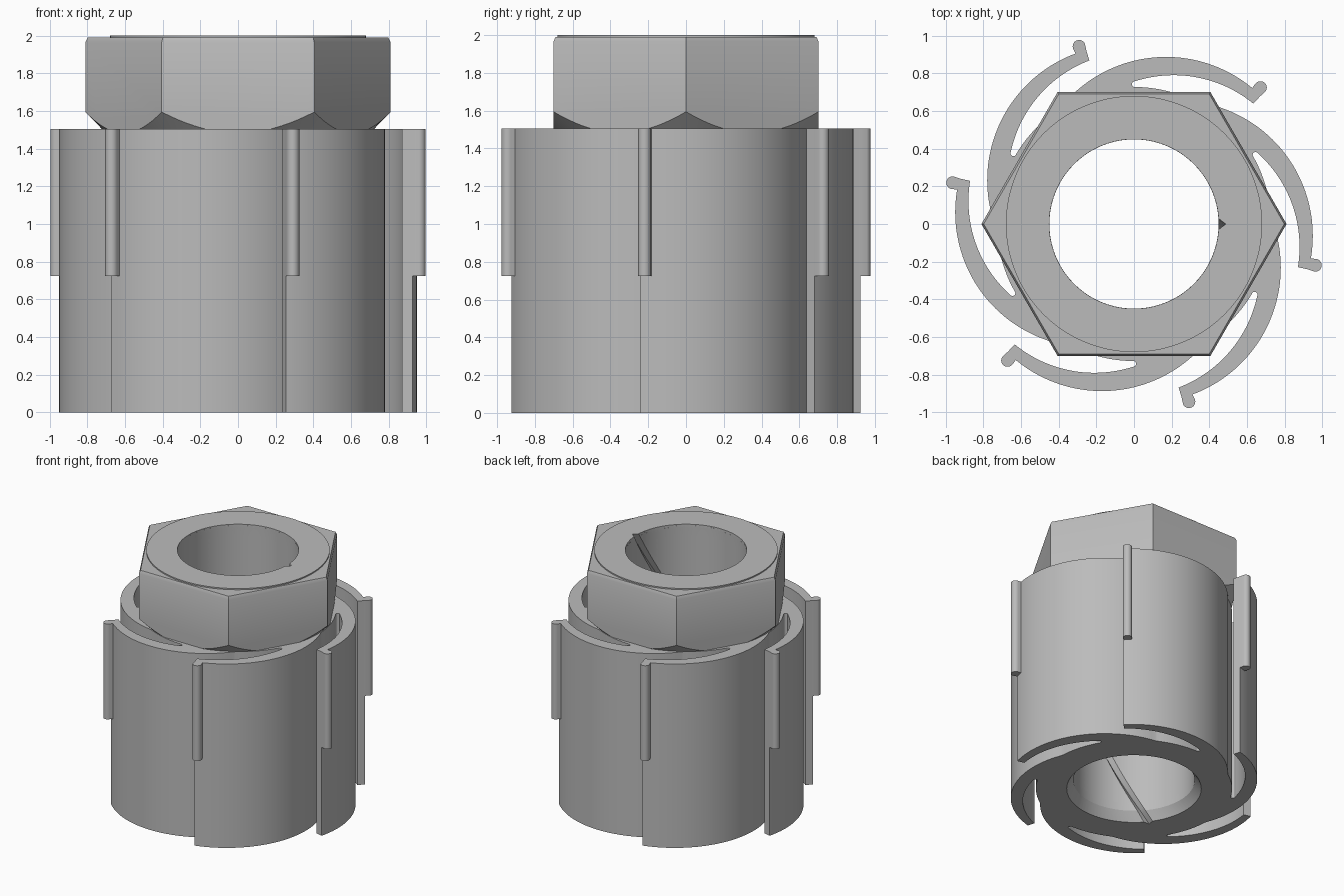
import bpy, bmesh
from math import sin, cos, atan2, radians, hypot, pi
from mathutils import Matrix, Vector

if "Cube" in bpy.data.objects:
    bpy.data.objects.remove(bpy.data.objects["Cube"], do_unlink=True)

ARMS = 6
BODY_TOP = 1.505
TOP = 2.0
CORE_R = 0.7275
BORE_R = 0.45
HEX_R = 0.81

grey = bpy.data.materials.new("machined_grey")
grey.use_nodes = True
colour = (0.5, 0.5, 0.5, 1)
grey.diffuse_color = colour
grey.node_tree.nodes["Principled BSDF"].inputs["Base Color"].default_value = colour


def arc(cx, cy, r, start, end, n):
    """Points on an arc, angles in degrees."""
    step = (end - start) / n
    return [Vector((cx + r * cos(radians(start + step * i)),
                    cy + r * sin(radians(start + step * i)))) for i in range(n + 1)]


def loft(name, rings):
    """Closed solid through a stack of (z, outline) rings."""
    bm = bmesh.new()
    rows = [[bm.verts.new((p[0], p[1], z)) for p in pts] for z, pts in rings]
    n = len(rows[0])
    for a, b in zip(rows, rows[1:]):
        for i in range(n):
            j = (i + 1) % n
            bm.faces.new((a[i], a[j], b[j], b[i]))
    bm.faces.new(rows[0][::-1])
    bm.faces.new(rows[-1])
    bmesh.ops.recalc_face_normals(bm, faces=bm.faces)
    mesh = bpy.data.meshes.new(name)
    bm.to_mesh(mesh)
    bm.free()
    mesh.materials.append(grey)
    ob = bpy.data.objects.new(name, mesh)
    bpy.context.collection.objects.link(ob)
    return ob


def activate(ob):
    bpy.ops.object.select_all(action="DESELECT")
    ob.select_set(True)
    bpy.context.view_layer.objects.active = ob


def combine(ob, other, operation):
    activate(ob)
    mod = ob.modifiers.new("cut", "BOOLEAN")
    mod.operation = operation
    mod.solver = "EXACT"
    mod.object = other
    bpy.ops.object.modifier_apply(modifier=mod.name)


def angle_from(cx, cy, x, y):
    return math_deg(atan2(y - cy, x - cx))


def math_deg(a):
    return a * 180 / pi


# Outline of one sprung arm: outer curve, tip, inner curve, slot end, core
tip_in, tip_out = (0.631, 0.636), (0.674, 0.683)
root = (CORE_R * cos(radians(122.5)), CORE_R * sin(radians(122.5)))
out_c, in_c = (0.17, 0.17), (0.21, 0.12)
outer = arc(*out_c, 0.717, angle_from(*out_c, *root), angle_from(*out_c, *tip_out), 40)
inner = arc(*in_c, 0.67, angle_from(*in_c, *tip_in), angle_from(*in_c, 0.005, 0.758), 32)
slot_end = arc(0.005, 0.7425, 0.0155, 95, 265, 8)
core = arc(0, 0, CORE_R, 89.4, 63.5, 12)
sector = outer + inner + slot_end + core
outline = []
for k in range(ARMS):
    turn = Matrix.Rotation(radians(-360 / ARMS * k), 2)
    outline += [turn @ p for p in sector]
body = loft("slotted_body", [(0, outline), (BODY_TOP, outline)])

# Hexagonal head with an eased top edge and a conical lower chamfer
hexagon = arc(0, 0, HEX_R, 0, 300, 5)
eased = [p * 0.985 for p in hexagon]
head = loft("hex_head", [(BODY_TOP - 0.005, hexagon), (1.965, hexagon), (1.99, eased)])
cone = loft("chamfer_cone", [(z, arc(0, 0, r, 0, 357, 119)) for z, r in
                             ((BODY_TOP - 0.003, 0.72), (1.615, 0.83), (2.1, 0.83))])
combine(head, cone, "INTERSECT")

# Thin raised washer face on the head
face = loft("washer_face", [(z, arc(0, 0, 0.68, 0, 357, 119)) for z in (1.98, TOP)])


# Bore cutter: lower countersink plus a helical V groove
def bore_ring(z):
    r = max(BORE_R, 0.5 - 0.7 * z)
    twist = -71 * (TOP - z)
    notch = arc(0, 0, r + 0.037, twist, twist + 1, 1)[:1]
    return z, notch + arc(0, 0, r, twist + 3.8, twist + 356.2, 96)


heights = [-0.03, 0.0715] + [0.1 + 0.05 * i for i in range(39)] + [2.03]
bore = loft("bore_cutter", [bore_ring(z) for z in heights])
for part in (body, head, face):
    combine(part, bore, "DIFFERENCE")
for helper in (cone, bore):
    bpy.data.objects.remove(helper, do_unlink=True)

# Rounded rib on the upper part of each arm tip
rib_outline = arc(0.671, 0.724, 0.034, -35, 145, 14) + [Vector((0.62, 0.71)), Vector((0.655, 0.665))]
ribs = []
for k in range(ARMS):
    turn = Matrix.Rotation(radians(-360 / ARMS * k), 2)
    pts = [turn @ p for p in rib_outline]
    ribs.append(loft(f"tip_rib_{k + 1}", [(0.725, pts), (BODY_TOP, pts)]))

for part in [body, head, face] + ribs:
    activate(part)
    bpy.ops.object.shade_smooth_by_angle(angle=radians(25))
